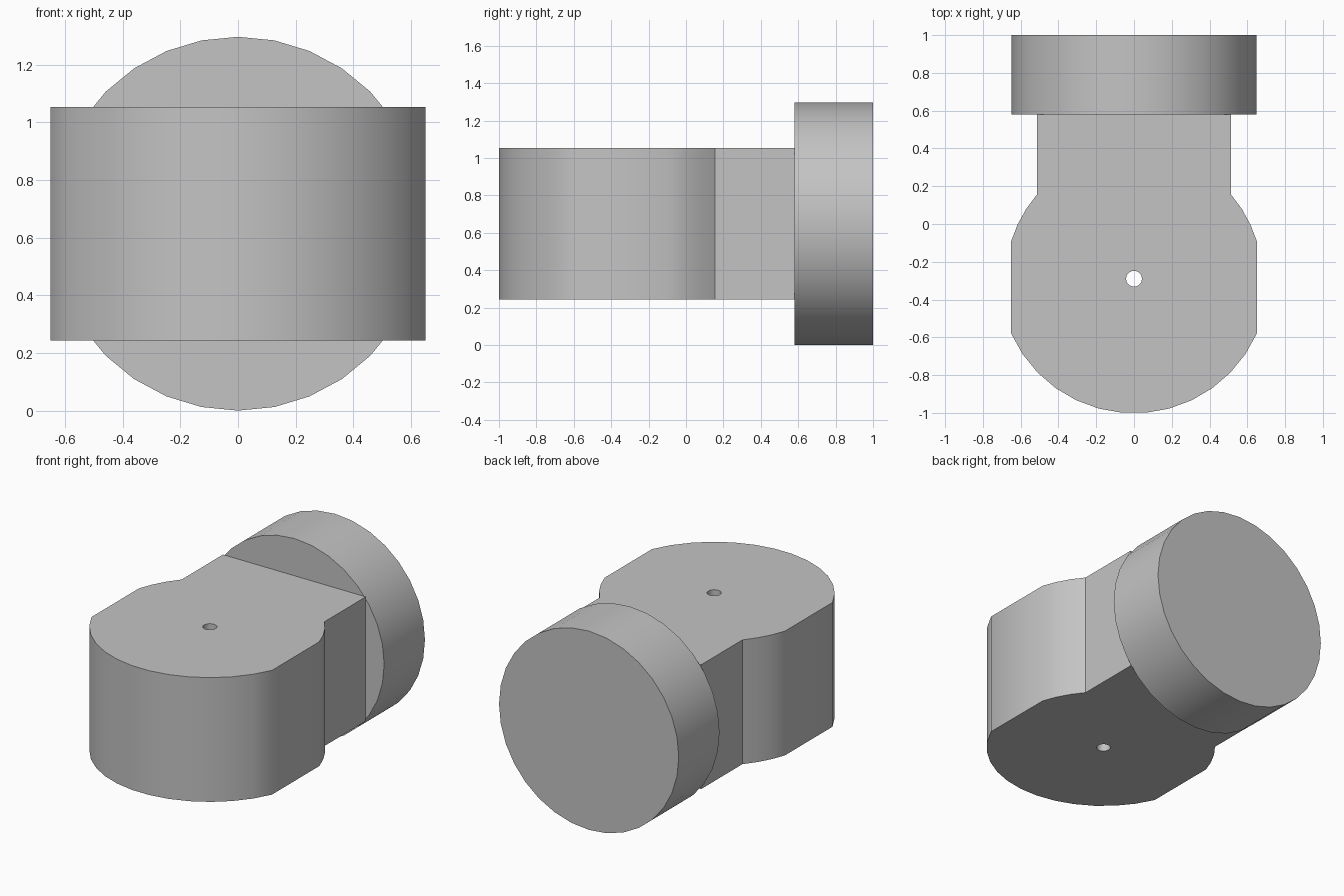
import bpy, bmesh
from math import sin, cos, radians, pi
from mathutils import Matrix

cube = bpy.data.objects.get("Cube")
if cube:
    bpy.data.objects.remove(cube, do_unlink=True)

grey = bpy.data.materials.new("plain grey")
grey.use_nodes = True
colour = (0.55, 0.55, 0.55, 1)
grey.diffuse_color = colour
grey.node_tree.nodes["Principled BSDF"].inputs["Base Color"].default_value = colour

MID_Z = 0.648      # height of the shared axis
PIVOT_Y = -0.29    # centre of the rounded head and its pin hole


def prism(name, outline, depth, matrix):
    """Extrude a flat outline symmetrically along its local z."""
    bm = bmesh.new()
    face = bm.faces.new([bm.verts.new((x, y, -depth / 2)) for x, y in outline])
    side = bmesh.ops.extrude_face_region(bm, geom=[face])
    moved = [v for v in side["geom"] if isinstance(v, bmesh.types.BMVert)]
    bmesh.ops.translate(bm, verts=moved, vec=(0, 0, depth))
    bmesh.ops.recalc_face_normals(bm, faces=bm.faces)
    bm.transform(matrix)
    mesh = bpy.data.meshes.new(name)
    bm.to_mesh(mesh)
    bm.free()
    mesh.materials.append(grey)
    obj = bpy.data.objects.new(name, mesh)
    bpy.context.collection.objects.link(obj)
    return obj


def arc(radius, start, end, steps):
    """Points on an arc, angles in degrees."""
    angles = [radians(start + (end - start) * i / steps) for i in range(steps + 1)]
    return [(radius * cos(a), radius * sin(a)) for a in angles]


def activate(obj):
    bpy.ops.object.select_all(action='DESELECT')
    obj.select_set(True)
    bpy.context.view_layer.objects.active = obj


# Body: rounded head with flat flanks, narrowing to a straight neck
shoulder = arc(0.68, 17, 40.8, 3)
neck_end = 0.58 - PIVOT_Y
outline = arc(0.712, -156, -24, 13) + shoulder
outline += [(shoulder[-1][0], neck_end), (-shoulder[-1][0], neck_end)]
outline += [(-x, y) for x, y in reversed(shoulder)]
body = prism("body", outline, 0.81, Matrix.Translation((0, PIVOT_Y, MID_Z)))

# Pin hole through the head
cutter = prism("pin_hole_cutter", arc(0.042, 0, 345, 23), 2,
               Matrix.Translation((0, PIVOT_Y, MID_Z)))
cutter.hide_render = True
hole = body.modifiers.new("pin_hole", 'BOOLEAN')
hole.operation = 'DIFFERENCE'
hole.solver = 'EXACT'
hole.object = cutter
activate(body)
bpy.ops.object.modifier_apply(modifier=hole.name)
bpy.data.objects.remove(cutter, do_unlink=True)

# Round end disc at the back
disc = prism("end_disc", arc(0.648, 0, 348.75, 31), 0.42,
             Matrix.Translation((0, 0.79, MID_Z)) @ Matrix.Rotation(pi / 2, 4, 'X'))

for part in (body, disc):
    activate(part)
    bpy.ops.object.shade_smooth_by_angle(angle=radians(30))
